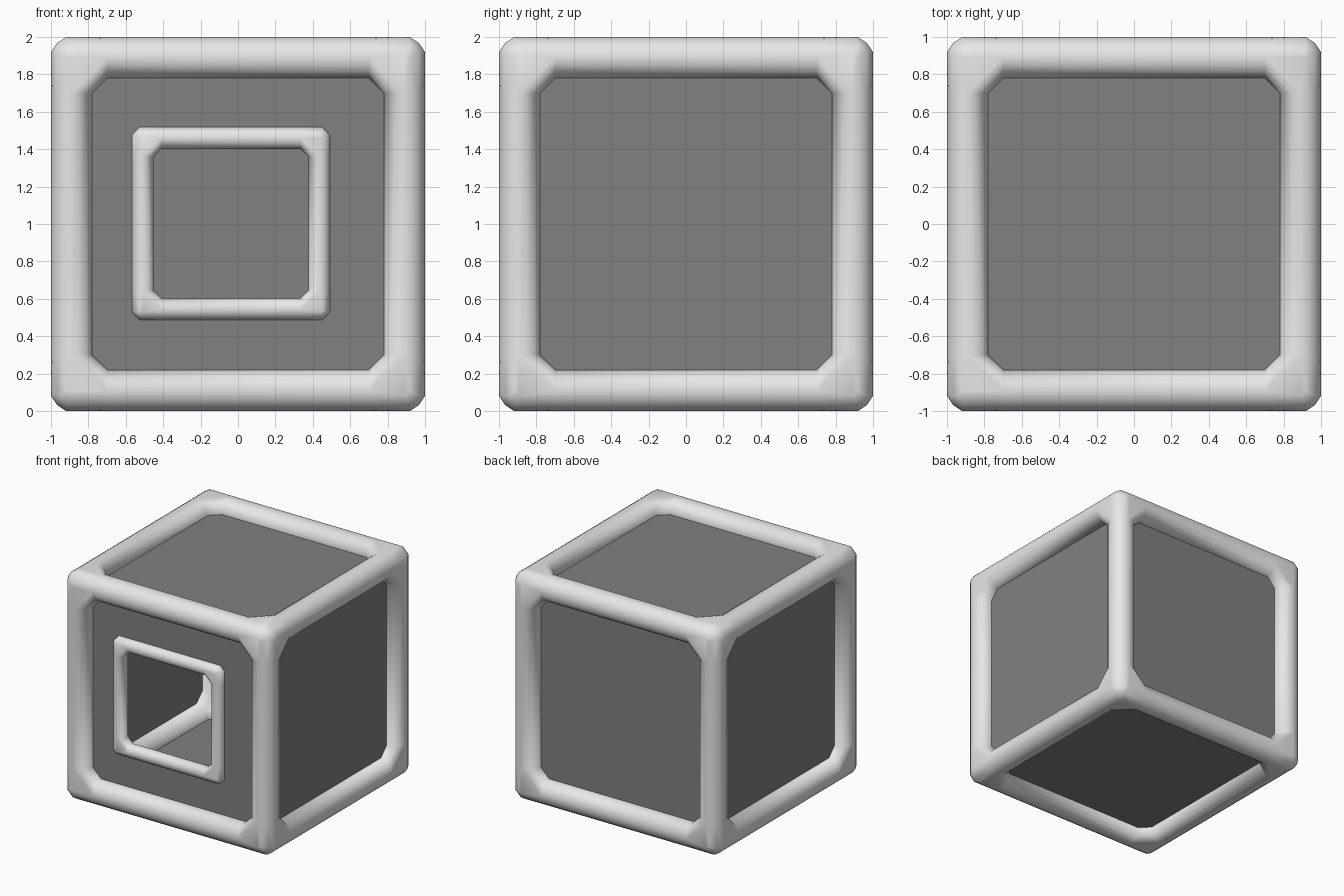
import bpy, bmesh, math
from mathutils import Vector

if "Cube" in bpy.data.objects:
    bpy.data.objects.remove(bpy.data.objects["Cube"])

SIDES = 16


def material(name, v):
    m = bpy.data.materials.new(name)
    m.diffuse_color = (v, v, v, 1)
    m.use_nodes = True
    m.node_tree.nodes["Principled BSDF"].inputs["Base Color"].default_value = m.diffuse_color
    return m


def finish(name, bm, mat, smooth):
    me = bpy.data.meshes.new(name)
    bm.to_mesh(me)
    bm.free()
    me.materials.append(mat)
    for p in me.polygons:
        p.use_smooth = smooth
    ob = bpy.data.objects.new(name, me)
    bpy.context.collection.objects.link(ob)
    return ob


def ring(bm, centre, axis, r):
    u, w = [Vector([float(i == k) for i in range(3)]) for k in range(3) if k != axis]
    return [bm.verts.new(centre + r * (math.cos(a) * u + math.sin(a) * w))
            for a in (2 * math.pi * i / SIDES for i in range(SIDES))]


def tube_frame(name, corners, edges, r, mat):
    """Round bars along axis-aligned edges, joined by faceted hull corners."""
    bm = bmesh.new()
    ends = {}
    for i, c in enumerate(corners):
        pts, caps = [], []
        for e in edges:
            if i not in e:
                continue
            d = (corners[e[0] if e[1] == i else e[1]] - c).normalized()
            axis = max(range(3), key=lambda k: abs(d[k]))
            inner = ring(bm, c + d * r * 1.73, axis, r)
            ends[i, e] = inner
            caps.append(set(inner))
            pts += inner + ring(bm, c - d * r * 0.27, axis, r)
        bmesh.ops.convex_hull(bm, input=pts)
        # open the hull where the bars join
        own = {f for cap in caps for v in cap for f in v.link_faces if set(f.verts) <= cap}
        bmesh.ops.delete(bm, geom=list(own), context='FACES_ONLY')
    for e in edges:
        a, b = ends[e[0], e], ends[e[1], e]
        for k in range(SIDES):
            n = (k + 1) % SIDES
            bm.faces.new((a[k], a[n], b[n], b[k]))
    bmesh.ops.delete(bm, geom=[x for x in bm.edges if not x.link_faces], context='EDGES')
    bmesh.ops.delete(bm, geom=[v for v in bm.verts if not v.link_faces], context='VERTS')
    bmesh.ops.recalc_face_normals(bm, faces=bm.faces[:])
    return finish(name, bm, mat, True)


light = material("light_frame", 0.8)
grey = material("grey_panel", 0.22)
C = 0.89
X0, X1, Z0, Z1 = -0.51, 0.435, 0.545, 1.46

# Outer tubular frame along the cube edges
cube = [Vector((x, y, 1 + z)) for x in (-C, C) for y in (-C, C) for z in (-C, C)]
cube_edges = [(i, i | b) for i in range(8) for b in (1, 2, 4) if not i & b]
tube_frame("outer_frame", cube, cube_edges, 0.11, light)

# Window frame on the front
win = [Vector((x, -C, z)) for x, z in ((X0, Z0), (X1, Z0), (X1, Z1), (X0, Z1))]
tube_frame("window_frame", win, [(0, 1), (1, 2), (2, 3), (3, 0)], 0.058, light)

# Thin wall panels, with an opening in the front wall
bm = bmesh.new()
v = [bm.verts.new(p) for p in cube]
w = [bm.verts.new(p) for p in win]
for f in ((0, 1, 3, 2), (4, 6, 7, 5), (2, 3, 7, 6), (0, 2, 6, 4), (1, 5, 7, 3)):
    bm.faces.new([v[i] for i in f])
o = [v[0], v[4], v[5], v[1]]
for i in range(4):
    j = (i + 1) % 4
    bm.faces.new((o[i], o[j], w[j], w[i]))
bmesh.ops.recalc_face_normals(bm, faces=bm.faces[:])
finish("wall_panels", bm, grey, False)
